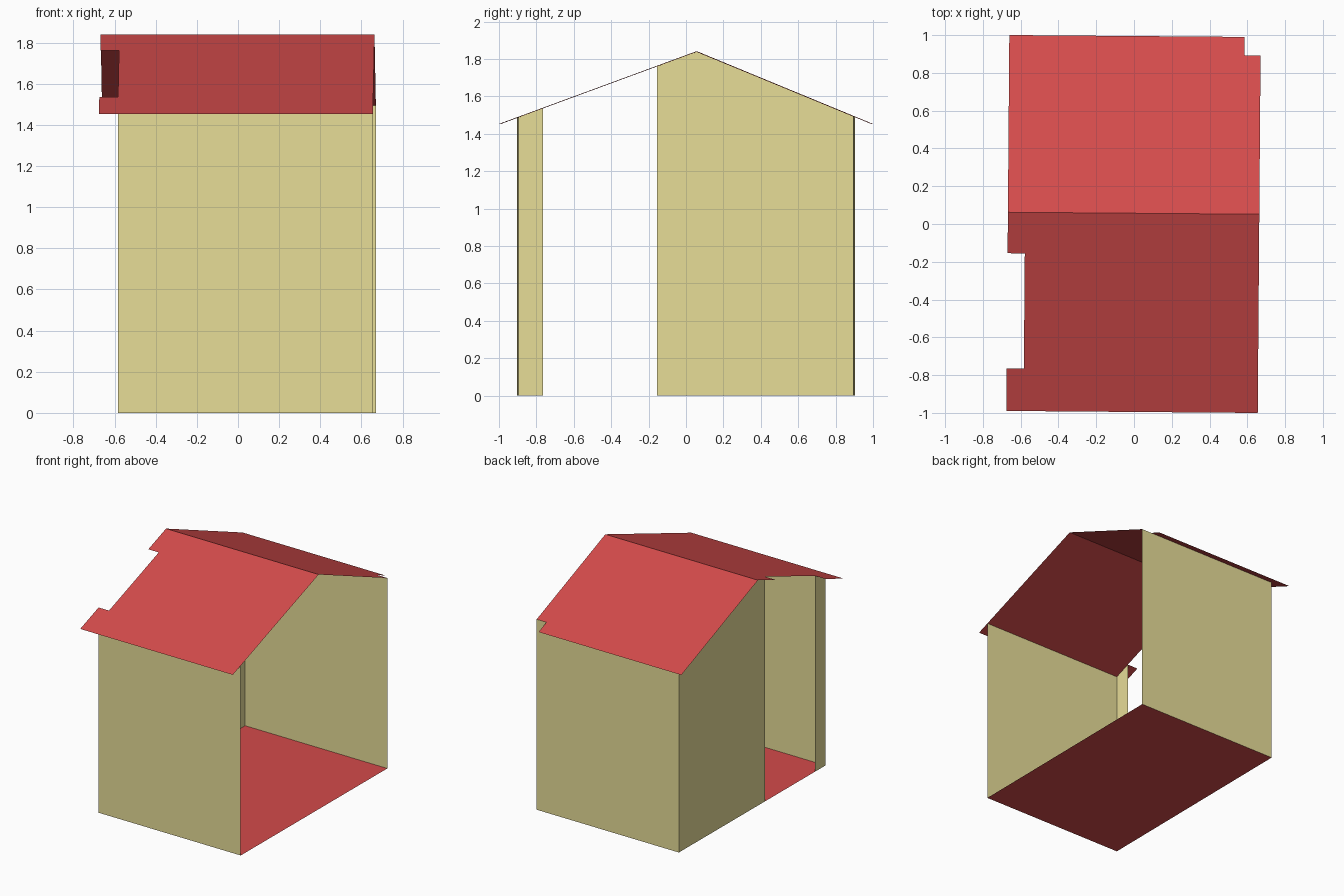
import bpy

cube = bpy.data.objects.get("Cube")
if cube:
    bpy.data.objects.remove(cube, do_unlink=True)

TURN = -0.0079                      # the whole shed stands slightly turned
LEFT, RIGHT, DEPTH = -0.577, 0.663, 0.898   # wall footprint
EAVE_X, EAVE_Y, EAVE_Z = -0.668, 0.995, 1.453
RIDGE_Y, RIDGE_Z = 0.057, 1.84
DOOR = (-0.77, -0.16)


def material(name, rgb):
    mat = bpy.data.materials.new(name)
    mat.use_nodes = True
    mat.diffuse_color = (*rgb, 1)
    bsdf = next(n for n in mat.node_tree.nodes if n.type == 'BSDF_PRINCIPLED')
    bsdf.inputs["Base Color"].default_value = (*rgb, 1)
    return mat


def roof_z(y):
    """Height of the roof above a given depth."""
    edge = EAVE_Y if y > RIDGE_Y else -EAVE_Y
    t = (y - RIDGE_Y) / (edge - RIDGE_Y)
    return RIDGE_Z + t * (EAVE_Z - RIDGE_Z)


def sheet(name, points, mat):
    """One flat panel from its outline."""
    mesh = bpy.data.meshes.new(name)
    mesh.from_pydata(points, [], [list(range(len(points)))])
    mesh.materials.append(mat)
    obj = bpy.data.objects.new(name, mesh)
    obj.rotation_euler.z = TURN
    bpy.context.collection.objects.link(obj)
    return obj


def roof_panel(name, outline):
    return sheet(name, [(x, y, roof_z(y)) for x, y in outline], red)


def cross_wall(name, y, flip):
    xs = (RIGHT, LEFT) if flip else (LEFT, RIGHT)
    top = roof_z(y)
    return sheet(name, [(xs[0], y, 0), (xs[1], y, 0), (xs[1], y, top), (xs[0], y, top)], wall)


def side_wall(name, depths):
    """Wall on the door side, with its top following the roof."""
    base = [(LEFT, depths[-1], 0), (LEFT, depths[0], 0)]
    return sheet(name, base + [(LEFT, y, roof_z(y)) for y in depths], wall)


red = material("roof red", (0.658, 0.07, 0.07))
wall = material("wall straw", (0.805, 0.725, 0.314))

# Floor
sheet("floor", [(LEFT, -DEPTH, 0), (RIGHT, -DEPTH, 0), (RIGHT, DEPTH, 0), (LEFT, DEPTH, 0)], red)

# Walls: one side is fully open, the other has a full-height doorway
cross_wall("front_wall", -DEPTH, False)
cross_wall("back_wall", DEPTH, True)
side_wall("door_wall_front", [-DEPTH, DOOR[0]])
side_wall("door_wall_back", [DOOR[1], RIDGE_Y, DEPTH])

# Roof: overhang is cut away above the doorway and at one back corner
roof_panel("front_roof", [
    (EAVE_X, -EAVE_Y), (RIGHT, -EAVE_Y), (RIGHT, RIDGE_Y), (EAVE_X, RIDGE_Y),
    (EAVE_X, DOOR[1]), (LEFT, DOOR[1]), (LEFT, DOOR[0]), (EAVE_X, DOOR[0])])
roof_panel("back_roof", [
    (EAVE_X, RIDGE_Y), (RIGHT, RIDGE_Y), (RIGHT, DEPTH),
    (-LEFT, DEPTH), (-LEFT, EAVE_Y), (EAVE_X, EAVE_Y)])
